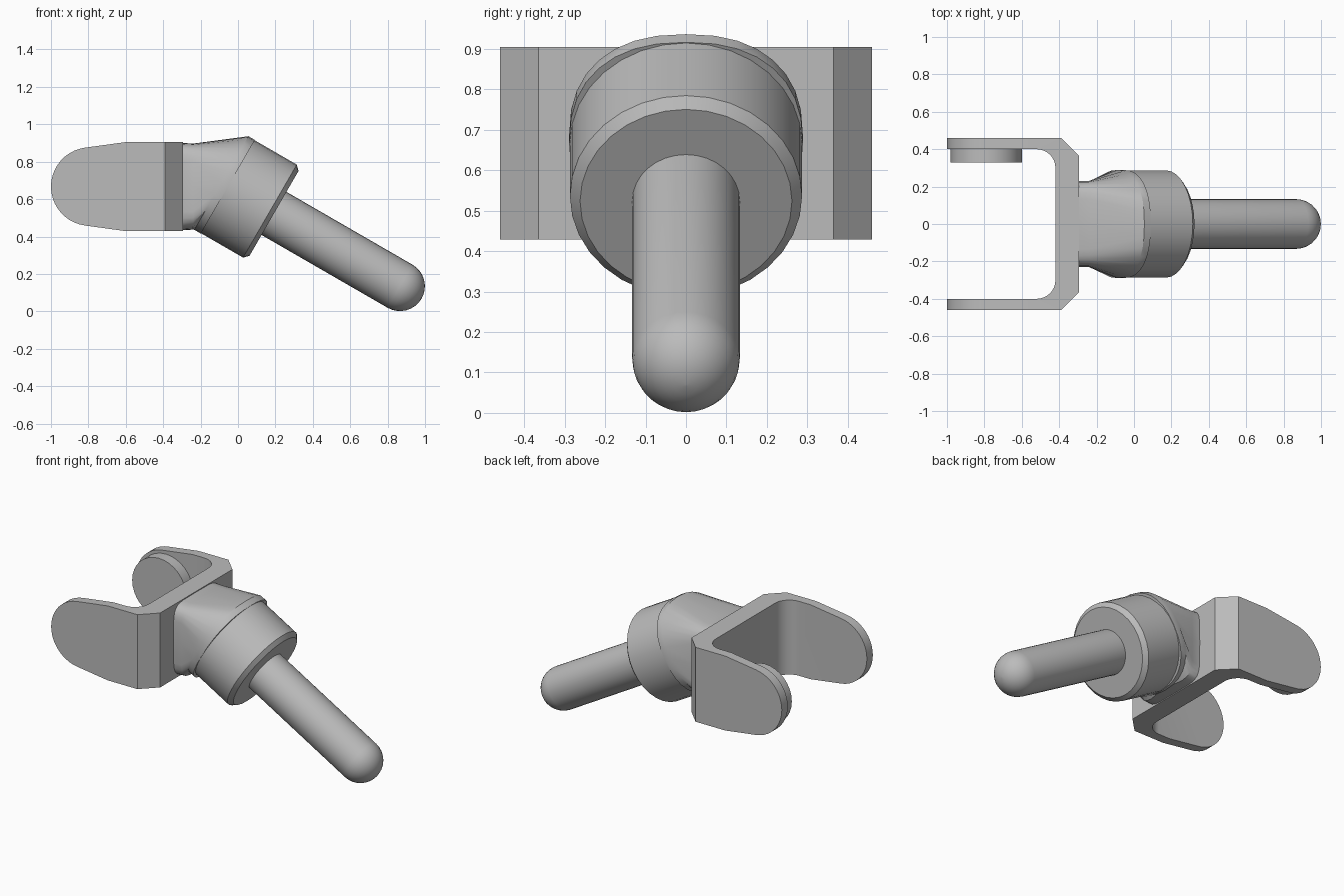
import bpy
import bmesh
from math import sin, cos, pi, radians, copysign
from mathutils import Vector

cube = bpy.data.objects.get("Cube")
if cube:
    bpy.data.objects.remove(cube, do_unlink=True)

GREY = (0.5, 0.5, 0.5, 1.0)
steel = bpy.data.materials.new("plain grey")
steel.use_nodes = True
steel.diffuse_color = GREY
steel.node_tree.nodes["Principled BSDF"].inputs["Base Color"].default_value = GREY

X, Y, Z = Vector((1, 0, 0)), Vector((0, 1, 0)), Vector((0, 0, 1))
TILT = radians(30)
AXIS = Vector((cos(TILT), 0, -sin(TILT)))   # direction of the sloping pin
UP = Vector((sin(TILT), 0, cos(TILT)))      # across the pin, in the side plane
REAR = Vector((-0.089, 0, 0.686))           # middle of the collar's rear


def ring(centre, u, v, ru, rv, power=2.0, count=32):
    """Superellipse section; power 2 is an ellipse, more is squarer."""
    pts = []
    for i in range(count):
        a = 2 * pi * i / count
        c, s = cos(a), sin(a)
        pts.append(centre + u * ru * copysign(abs(c) ** (2 / power), c)
                   + v * rv * copysign(abs(s) ** (2 / power), s))
    return pts


def loft(name, rings, angle=30):
    """Skin matching rings and cap both ends."""
    bm = bmesh.new()
    rows = [[bm.verts.new(p) for p in r] for r in rings]
    for a, b in zip(rows, rows[1:]):
        for i in range(len(a)):
            j = (i + 1) % len(a)
            bm.faces.new((a[i], a[j], b[j], b[i]))
    bm.faces.new(rows[0])
    bm.faces.new(rows[-1])
    bmesh.ops.recalc_face_normals(bm, faces=bm.faces)
    mesh = bpy.data.meshes.new(name)
    bm.to_mesh(mesh)
    bm.free()
    mesh.materials.append(steel)
    ob = bpy.data.objects.new(name, mesh)
    bpy.context.collection.objects.link(ob)
    smooth(ob, angle)
    return ob


def smooth(ob, angle):
    bpy.ops.object.select_all(action="DESELECT")
    ob.select_set(True)
    bpy.context.view_layer.objects.active = ob
    bpy.ops.object.shade_smooth_by_angle(angle=radians(angle))


def turned(name, profile):
    """Round part on the sloping axis from (distance, radius) pairs."""
    return loft(name, [ring(REAR + AXIS * t, Y, UP, r, r) for t, r in profile])


def arc(cx, cy, r, start, end, steps):
    angles = [radians(start + (end - start) * i / steps) for i in range(steps + 1)]
    return [(cx + r * cos(a), cy + r * sin(a)) for a in angles]


# Fork: U-shaped plan, trimmed to the rounded side outline of its arms
half = [(-0.295, 0.365), (-0.39, 0.46), (-1.0, 0.46), (-1.0, 0.4)]
half += arc(-0.52, 0.3, 0.1, 90, 0, 8)
plan = half + [(x, -y) for x, y in reversed(half)]
fork = loft("fork", [[Vector((x, y, z)) for x, y in plan] for z in (0.3, 1.0)])

MID = 0.667
side = [(-0.2, MID + 0.238), (-0.6, MID + 0.238)]
side += arc(-0.79, MID, 0.21, 97, 263, 20)
side += [(-0.6, MID - 0.238), (-0.2, MID - 0.238)]
trim = loft("fork_trim", [[Vector((x, y, z)) for x, z in side] for y in (-0.6, 0.6)])
trim.hide_render = True
cut = fork.modifiers.new("trim", "BOOLEAN")
cut.operation = "INTERSECT"
cut.solver = "EXACT"
cut.object = trim
bpy.context.view_layer.objects.active = fork
bpy.ops.object.modifier_apply(modifier=cut.name)
bpy.data.objects.remove(trim, do_unlink=True)
smooth(fork, 25)

# Round pad inside the left arm
loft("arm_pad", [ring(Vector((-0.79, y, MID)), X, Z, 0.19, 0.19) for y in (0.33, 0.405)])

# Neck: squarish foot on the fork blending into the rim behind the collar
loft("neck", [
    ring(Vector((-0.31, 0, MID)), Y, Z, 0.23, 0.234, 6),
    ring(Vector((-0.24, 0, MID)), Y, Z, 0.23, 0.23, 6),
    ring(REAR, Y, UP, 0.289, 0.289, 2.35),
    ring(REAR + AXIS * 0.04, Y, UP, 0.289, 0.289, 2.35),
])

# Collar with chamfered front
turned("collar", [(0.0, 0.287), (0.3, 0.287), (0.325, 0.262)])

# Pin with a round tip
TIP, R = 1.103, 0.133
dome = [(TIP + R * sin(a), R * cos(a)) for a in (pi / 2 * i / 8.1 for i in range(9))]
turned("pin", [(0.3, R)] + dome)
